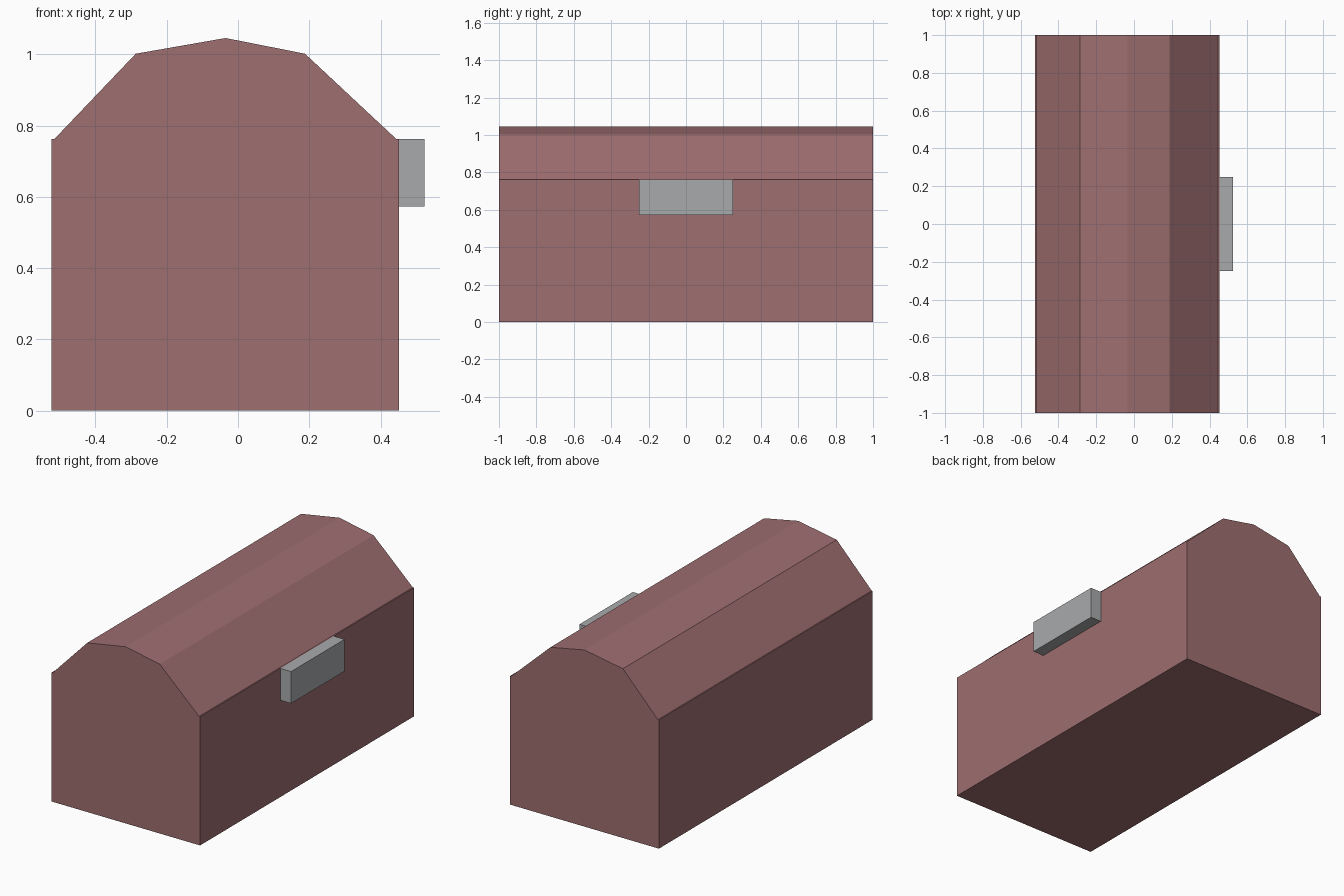
import bpy, bmesh

if "Cube" in bpy.data.objects:
    bpy.data.objects.remove(bpy.data.objects["Cube"])


def material(name, rgb):
    m = bpy.data.materials.new(name)
    m.diffuse_color = (*rgb, 1.0)
    m.use_nodes = True
    m.node_tree.nodes["Principled BSDF"].inputs["Base Color"].default_value = m.diffuse_color
    return m


wood = material("dusty red wood", (0.342, 0.156, 0.162))
metal = material("grey metal", (0.39, 0.40, 0.41))


def extrude_profile(name, profile, half_length, mat, closed=True):
    """Extrude an x-z profile along y; an open profile leaves its last side unfaced."""
    bm = bmesh.new()
    front = [bm.verts.new((x, -half_length, z)) for x, z in profile]
    back = [bm.verts.new((x, half_length, z)) for x, z in profile]
    bm.faces.new(front)
    bm.faces.new(back[::-1])
    n = len(profile)
    for i in range(n if closed else n - 1):
        j = (i + 1) % n
        bm.faces.new((front[i], back[i], back[j], front[j]))
    bmesh.ops.recalc_face_normals(bm, faces=bm.faces)
    mesh = bpy.data.meshes.new(name)
    bm.to_mesh(mesh)
    bm.free()
    mesh.materials.append(mat)
    obj = bpy.data.objects.new(name, mesh)
    bpy.context.collection.objects.link(obj)
    return obj


LEFT, RIGHT, RIM = -0.523, 0.452, 0.762
LEDGE = 0.007  # tiny step between body and lid

# Chest body, open under the lid, with the narrow rim ledge
extrude_profile("chest_body", [
    (LEFT + LEDGE, RIM), (LEFT, RIM), (LEFT, 0),
    (RIGHT, 0), (RIGHT, RIM), (RIGHT - LEDGE, RIM)], 1.0, wood, closed=False)

# Faceted barrel lid
extrude_profile("chest_lid", [
    (RIGHT - LEDGE, RIM), (0.188, 1.002), (-0.035, 1.046),
    (-0.287, 1.002), (LEFT + LEDGE, RIM)], 1.0, wood, closed=False)

# Lock plate on the right side
extrude_profile("lock_plate", [
    (RIGHT, 0.573), (0.523, 0.573), (0.523, RIM), (RIGHT, RIM)], 0.25, metal)
